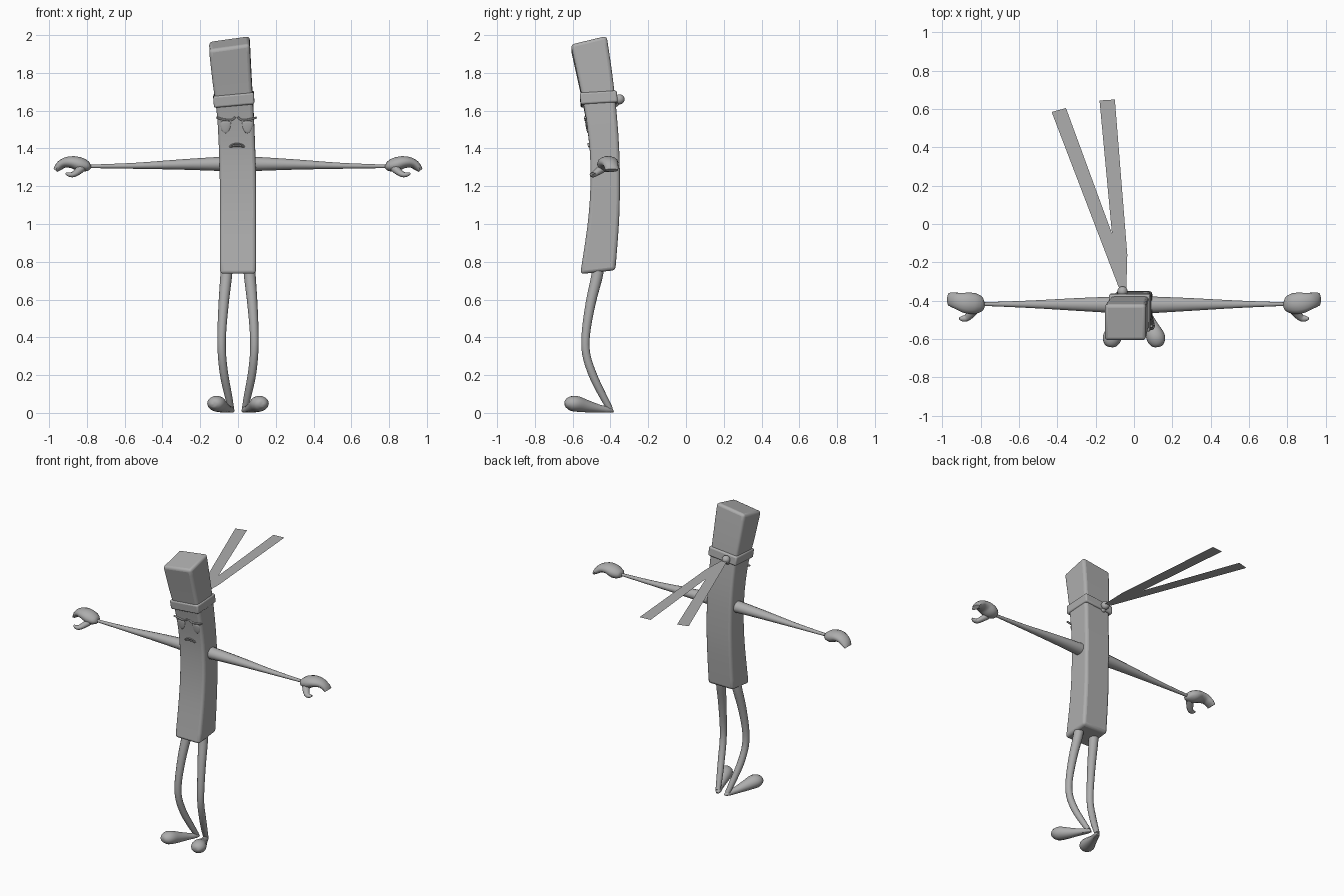
import bpy, bmesh, math
from mathutils import Vector

if "Cube" in bpy.data.objects:
    bpy.data.objects.remove(bpy.data.objects["Cube"])

grey = bpy.data.materials.new("plain_grey")
grey.use_nodes = True
grey.diffuse_color = (0.42, 0.42, 0.42, 1)
grey.node_tree.nodes["Principled BSDF"].inputs["Base Color"].default_value = (0.42, 0.42, 0.42, 1)


def finish(name, bm, mirror=False, bevel=0, smooth=True):
    bmesh.ops.recalc_face_normals(bm, faces=bm.faces[:])
    mesh = bpy.data.meshes.new(name)
    bm.to_mesh(mesh)
    bm.free()
    mesh.materials.append(grey)
    ob = bpy.data.objects.new(name, mesh)
    bpy.context.collection.objects.link(ob)
    if smooth:
        bpy.ops.object.select_all(action='DESELECT')
        ob.select_set(True)
        bpy.context.view_layer.objects.active = ob
        bpy.ops.object.shade_smooth_by_angle(angle=math.radians(45))
    if bevel:
        mod = ob.modifiers.new("Bevel", 'BEVEL')
        mod.width, mod.segments = bevel, 3
        mod.limit_method, mod.angle_limit = 'ANGLE', math.radians(40)
    if mirror:
        ob.modifiers.new("Mirror", 'MIRROR')
    return ob


def skin(rings):
    """Bridge equal rings of points and cap both ends."""
    bm = bmesh.new()
    loops = [[bm.verts.new(p) for p in ring] for ring in rings]
    n = len(loops[0])
    for a, b in zip(loops, loops[1:]):
        for i in range(n):
            bm.faces.new((a[i], a[(i + 1) % n], b[(i + 1) % n], b[i]))
    bm.faces.new(loops[0][::-1])
    bm.faces.new(loops[-1])
    return bm


def refine(rows, steps):
    """Smoothly interpolate rows of numbers."""
    v = [Vector(r) for r in rows]
    out = []
    for i in range(len(v) - 1):
        a, b, c, d = v[max(i - 1, 0)], v[i], v[i + 1], v[min(i + 2, len(v) - 1)]
        for s in range(steps):
            t = s / steps
            out.append(b + (c - a) * (t / 2) + (a * 2 - b * 5 + c * 4 - d) * (t * t / 2)
                       + (b * 3 - a - c * 3 + d) * (t ** 3 / 2))
    return out + [v[-1]]


def tube(name, rows, sides=14, up=(0, 0, 1), floor=None, mirror=True, steps=4):
    """Rows are x, y, z, half width, half height."""
    rows = refine(rows, steps)
    pts = [Vector(r[:3]) for r in rows]
    rings = []
    for i, r in enumerate(rows):
        tangent = (pts[min(i + 1, len(pts) - 1)] - pts[max(i - 1, 0)]).normalized()
        side = tangent.cross(Vector(up)).normalized()
        rise = side.cross(tangent)
        ring = []
        for k in range(sides):
            a = math.tau * k / sides
            p = pts[i] + side * (math.cos(a) * max(r[3], .001)) + rise * (math.sin(a) * max(r[4], .001))
            if floor is not None:
                p.z = max(p.z, floor)
            ring.append(p)
        rings.append(ring)
    return finish(name, skin(rings), mirror)


def block(name, rows, bevel, steps):
    """Rows are z, x, y, half width, half depth, pitch, roll."""
    rings = []
    for z, x, y, w, d, pitch, roll in refine_7(rows, steps):
        rings.append([(x + i * w, y + j * d, z + j * d * pitch + i * w * roll)
                      for i, j in ((-1, -1), (1, -1), (1, 1), (-1, 1))])
    return finish(name, skin(rings), bevel=bevel)


def refine_7(rows, steps):
    return refine(rows, steps)


# Curved slab body with a tilted top
block("body", [
    (.745, 0, -.467, .096, .093, .11, 0),
    (1.0, 0, -.438, .096, .083, .05, 0),
    (1.2, 0, -.428, .096, .078, 0, 0),
    (1.4, -.005, -.432, .096, .078, .03, .02),
    (1.6, -.015, -.453, .097, .083, .12, .08),
    (1.78, -.032, -.482, .103, .09, .18, .12),
    (1.96, -.046, -.515, .108, .095, .24, .14)], .018, 3)

# Headband and its knot
block("headband", [
    (1.63, -.02, -.459, .107, .098, .06, .09),
    (1.692, -.024, -.465, .108, .098, .06, .09)], .01, 1)
for name, spot, size in (("band_knot", (-.06, -.352, 1.66), .027),
                         ("band_knot_end", (-.06, -.372, 1.638), .018)):
    bm = bmesh.new()
    bmesh.ops.create_uvsphere(bm, u_segments=16, v_segments=10, radius=size)
    bmesh.ops.translate(bm, vec=spot, verts=bm.verts[:])
    finish(name, bm)

# Flat ribbons trailing behind the knot
for name, outline in (
        ("ribbon_right", [(-.05, -.34), (-.115, -.05), (-.355, .605), (-.43, .585), (-.08, -.33)]),
        ("ribbon_left", [(-.04, -.34), (-.035, -.16), (-.1, .65), (-.18, .645), (-.115, -.05), (-.065, -.34)])):
    bm = bmesh.new()
    face = bm.faces.new([bm.verts.new((x, y, 1.655)) for x, y in outline])
    finish(name, bm, smooth=False)

# Arms and mitten hands
tube("arms", [
    (.05, -.422, 1.318, .044, .039), (.1, -.422, 1.318, .043, .038),
    (.3, -.42, 1.315, .033, .028), (.55, -.419, 1.308, .019, .016),
    (.8, -.418, 1.305, .009, .009)])
tube("hands", [
    (.778, -.42, 1.305, .006, .006), (.792, -.42, 1.305, .036, .024),
    (.83, -.416, 1.313, .054, .038), (.875, -.412, 1.327, .054, .033),
    (.92, -.402, 1.323, .044, .026), (.95, -.395, 1.302, .038, .021),
    (.966, -.394, 1.284, .034, .013)])
tube("thumbs", [
    (.825, -.435, 1.3, .025, .024), (.85, -.468, 1.277, .022, .019),
    (.873, -.49, 1.262, .018, .015), (.895, -.494, 1.262, .015, .012),
    (.912, -.492, 1.268, .006, .005)], sides=10)

# Bowed legs and bulbous feet
tube("legs", [
    (.058, -.462, .79, .032, .032), (.063, -.472, .72, .031, .031),
    (.076, -.505, .58, .027, .027), (.086, -.53, .42, .023, .023),
    (.085, -.528, .31, .022, .022), (.073, -.493, .2, .022, .022),
    (.053, -.445, .1, .02, .02), (.036, -.402, .02, .016, .016)], up=(0, 1, 0))
tube("feet", [
    (.028, -.386, .006, .008, .006), (.036, -.405, .014, .018, .016),
    (.06, -.46, .022, .024, .022), (.088, -.53, .036, .037, .034),
    (.11, -.583, .048, .048, .042), (.124, -.615, .049, .043, .036),
    (.133, -.634, .046, .024, .02), (.135, -.64, .045, .003, .003)], floor=.003)


def front(z):
    """Front surface depth of the face."""
    return -.51 - max(z - 1.4, 0) * .13


# Face: brows, heavy eyelids and a frown as thin raised strips
def strip(name, points, thick):
    tube(name, [(x, front(z) - .002, z, .007, thick) for x, z in points],
         sides=8, up=(0, 0.3, 1), mirror=False, steps=3)


for label, s in (("left", 1), ("right", -1)):
    cx = -.008
    strip(label + "_brow", [(cx + s * .107, 1.564), (cx + s * .07, 1.554),
                            (cx + s * .03, 1.55), (cx + s * .006, 1.566)], .006)
    bm = bmesh.new()
    bmesh.ops.create_uvsphere(bm, u_segments=16, v_segments=10, radius=1)
    for v in bm.verts:
        x, y, z = v.co
        tall = .055 if z < 0 else .012
        height = 1.535 + z * tall
        v.co = (cx + s * .058 + x * .028, front(height) + y * .006, height)
    finish(label + "_eyelid", bm)
strip("mouth", [(-.045, 1.408), (-.03, 1.42), (-.005, 1.425), (.02, 1.42), (.035, 1.408)], .004)
strip("lower_lip", [(-.04, 1.408), (-.005, 1.412), (.03, 1.408)], .003)
